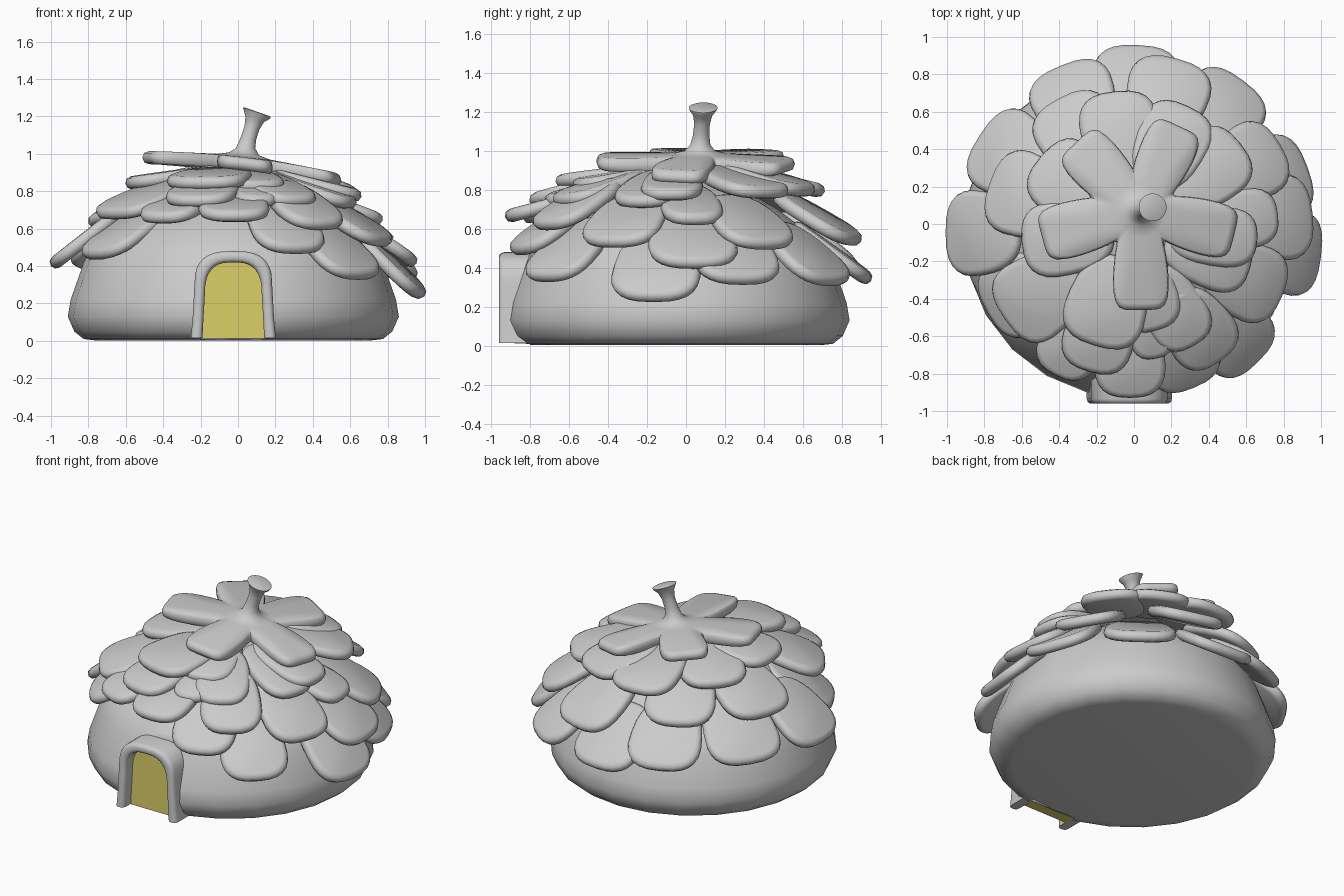
import bpy, bmesh, math
from mathutils import Vector

if "Cube" in bpy.data.objects:
    bpy.data.objects.remove(bpy.data.objects["Cube"])

CX, CY = -0.025, -0.045  # centre of the dome


def finish(bm, name, angle=40):
    bmesh.ops.recalc_face_normals(bm, faces=bm.faces)
    me = bpy.data.meshes.new(name)
    bm.to_mesh(me)
    bm.free()
    ob = bpy.data.objects.new(name, me)
    bpy.context.collection.objects.link(ob)
    bpy.ops.object.select_all(action='DESELECT')
    ob.select_set(True)
    bpy.context.view_layer.objects.active = ob
    bpy.ops.object.shade_smooth_by_angle(angle=math.radians(angle))
    return ob


def skin(bm, rings):
    """Bridge closed rings of points and cap both ends."""
    vs = [[bm.verts.new(p) for p in r] for r in rings]
    n = len(vs[0])
    for a, b in zip(vs, vs[1:]):
        for i in range(n):
            j = (i + 1) % n
            bm.faces.new((a[i], a[j], b[j], b[i]))
    bm.faces.new(vs[0][::-1])
    bm.faces.new(vs[-1])


def circle(cx, cy, z, r, n, tilt=0.0):
    return [(cx + r * math.cos(2 * math.pi * i / n), cy + r * math.sin(2 * math.pi * i / n),
             z + tilt * r * math.cos(2 * math.pi * i / n)) for i in range(n)]


# Dome body
bm = bmesh.new()
profile = [(0.74, 0.003), (0.80, 0.01), (0.85, 0.05), (0.885, 0.13), (0.87, 0.22), (0.80, 0.42),
           (0.75, 0.51), (0.65, 0.60), (0.50, 0.71), (0.34, 0.80), (0.16, 0.88), (0.04, 0.91)]
skin(bm, [circle(CX, CY, z, r, 24) for r, z in profile])
body = finish(bm, "dome_body", 50)


# Overlapping roof leaves: tip x, y, z, width, slope in degrees
def leaf(bm, x, y, z, width, slope, length=0.5):
    tip = Vector((x, y, z))
    width *= 1.08
    az = math.atan2(y - CY, x - CX)
    s = math.radians(slope)
    inward = Vector((-math.cos(az) * math.cos(s), -math.sin(az) * math.cos(s), math.sin(s)))
    side = Vector((-math.sin(az), math.cos(az), 0))
    up = side.cross(inward)
    if up.z < 0:
        up = -up
    rings = []
    for inset, h in ((0.035, -0.035), (0.01, -0.025), (0, 0), (0.01, 0.025), (0.035, 0.035)):
        ring = []
        for i in range(28):
            t = 2 * math.pi * i / 28
            c, q = math.cos(t), math.sin(t)
            c = math.copysign(abs(c) ** 0.75, c)
            q = math.copysign(abs(q) ** 0.75, q)
            u = length / 2 - (length / 2 - inset) * c
            v = (width / 2 - inset) * q * (0.9 + 0.14 * c)
            ring.append(tip + inward * u + side * v + up * h)
        rings.append(ring)
    skin(bm, rings)


low = [(-1.0, -0.05, .40, .46, 38), (-.78, -.47, .45, .44, 32), (.32, -.87, .48, .40, 33),
       (.66, -.73, .34, .42, 38), (.99, -.17, .235, .46, 44), (.92, .30, .325, .46, 40),
       (.58, .76, .32, .45, 38), (.02, .95, .33, .46, 36), (-.39, .84, .38, .46, 36),
       (-.82, .47, .40, .48, 36)]
middle = [(-.02, -.93, .66, .38, 15), (-.42, -.81, .65, .34, 18), (.46, -.73, .61, .38, 28),
          (.79, -.38, .52, .42, 30), (.95, .05, .41, .46, 33), (.78, .42, .51, .42, 30),
          (.23, .88, .53, .45, 30), (-.40, .67, .62, .44, 26), (-.77, .22, .62, .46, 24),
          (-.69, -.51, .67, .46, 21)]
upper = [(-.24, -.79, .74, .38, 14), (.32, -.65, .74, .34, 17), (.12, -.72, .74, .26, 15),
         (.62, -.24, .73, .34, 18), (.77, .05, .64, .32, 20), (.57, .43, .78, .40, 14),
         (.29, .63, .79, .40, 15), (-.10, .71, .79, .42, 13), (-.50, .36, .80, .42, 13),
         (-.60, -.10, .84, .40, 8), (-.21, -.65, .84, .44, 7), (.12, -.57, .82, .34, 10),
         (.66, -.08, .77, .32, 14)]
for name, rows in (("lower_leaves", low), ("middle_leaves", middle), ("upper_leaves", upper)):
    bm = bmesh.new()
    for row in rows:
        leaf(bm, *row)
    finish(bm, name, 60)

# Five-lobed cap flowing into the stem: lobe azimuth and reach
FX, FY = 0.03, 0.07
lobes = [(271, .53), (-14, .52), (65, .50), (133, .50), (195, .54)]
N = 120


def cap_z(x):
    return 0.95 - 0.11 * x - 0.1 * x * x


def cap_ring(inset, h):
    ring = []
    for i in range(N):
        t = 2 * math.pi * i / N
        best = 0
        for az, reach in lobes:
            a = t - math.radians(az)
            c, s = math.cos(a), abs(math.sin(a))
            if c > 0:
                w = max(0.125, 0.2 - 0.12 * math.asin(s))
                best = max(best, ((c / reach) ** 5 + (s / w) ** 5) ** -0.2)
        r = best - inset
        x = FX + r * math.cos(t)
        ring.append((x, FY + r * math.sin(t), cap_z(x) + h))
    return ring


bm = bmesh.new()
rings = [cap_ring(0.035, -0.035), cap_ring(0.01, -0.025), cap_ring(0, 0),
         cap_ring(0.01, 0.025), cap_ring(0.035, 0.035)]
for x, z, r, tilt in ((.03, .985, .14, -.11), (.032, 1.0, .08, -.1), (.04, 1.03, .052, 0),
                      (.055, 1.08, .042, -.1), (.075, 1.14, .04, -.2), (.09, 1.185, .05, -.3),
                      (.10, 1.212, .07, -.35), (.10, 1.222, .074, -.35), (.10, 1.226, .066, -.35)):
    rings.append(circle(x, FY + (z - .985) * 0.08, z, r, N, tilt))
skin(bm, rings)
finish(bm, "leaf_cap_and_stem", 60)


# Arched doorway
def arch(half, foot, top, bottom, n=16):
    """Outline from the left foot over the top to the right foot."""
    pts = [(-foot, bottom), (-half, bottom + 0.1)]
    for i in range(n + 1):
        t = math.pi * (1 - i / n)
        c, s = math.cos(t), math.sin(t)
        pts.append((half * 0.95 * math.copysign(abs(c) ** 0.7, c),
                    top - 0.17 + 0.17 * abs(s) ** 0.8))
    return pts + [(half, bottom + 0.1), (foot, bottom)]


DX = -0.025
outer, inner = arch(.218, .228, .48, .015), arch(.16, .165, .42, .015)
bm = bmesh.new()
sections = []
for (ox, oz), (ix, iz) in zip(outer, inner):
    # rounded cross-section: (share from inner to outer edge, y)
    sections.append([(DX + ix + (ox - ix) * k, y, iz + (oz - iz) * k) for k, y in
                     ((0, -.72), (0, -.935), (.1, -.952), (.3, -.96), (.7, -.96),
                      (.9, -.952), (1, -.935), (1, -.72))])
skin(bm, sections)
finish(bm, "door_frame", 50)


def slab(name, pts, front, back):
    bm = bmesh.new()
    skin(bm, [[(DX + x, y, z) for x, z in pts] for y in (front, back)])
    return finish(bm, name, 30)


# Niche cut in the dome, with the yellow door set back inside it
cutter = slab("door_niche_cutter", arch(.17, .175, .43, -.05), -1.1, -.80)
cutter.hide_render = True
cutter.hide_set(True)
cut = body.modifiers.new("door_niche", 'BOOLEAN')
cut.operation = 'DIFFERENCE'
cut.solver = 'EXACT'
cut.object = cutter
door = slab("door", arch(.168, .17, .426, .012), -.88, -.78)
mat = bpy.data.materials.new("door_yellow")
mat.diffuse_color = (0.72, 0.63, 0.14, 1)
mat.use_nodes = True
mat.node_tree.nodes["Principled BSDF"].inputs["Base Color"].default_value = mat.diffuse_color
door.data.materials.append(mat)
